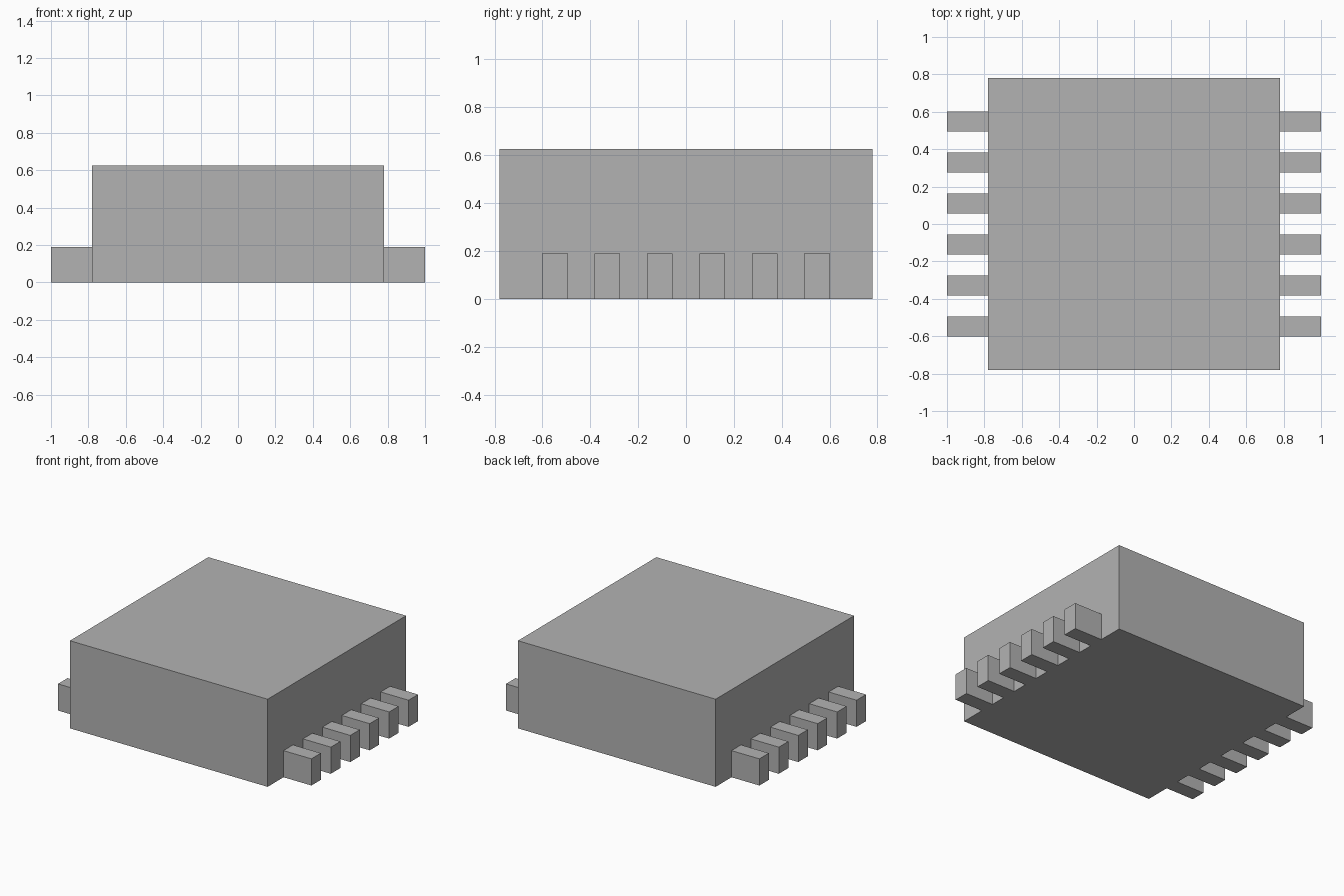
import bpy

cube = bpy.data.objects.get("Cube")
if cube:
    bpy.data.objects.remove(cube, do_unlink=True)

HALF = 0.78        # half the width and depth of the body
HEIGHT = 0.625
PIN_SIZE = (1 - HALF, 0.107, 0.19)
PITCH = 0.219
PINS = 6

grey = bpy.data.materials.new("plain grey")
grey.use_nodes = True
colour = (0.45, 0.45, 0.45, 1)
grey.diffuse_color = colour
grey.node_tree.nodes["Principled BSDF"].inputs["Base Color"].default_value = colour


def box(name, x, y, size):
    """A flat-sided box standing on the ground."""
    bpy.ops.mesh.primitive_cube_add(size=1, location=(x, y, size[2] / 2))
    obj = bpy.context.object
    obj.name = name
    obj.scale = size
    bpy.ops.object.transform_apply(location=False, rotation=False, scale=True)
    obj.data.materials.append(grey)
    return obj


# Body of the chip package
box("package_body", 0, 0, (2 * HALF, 2 * HALF, HEIGHT))

# A row of pins along each side
for side, sign in (("left", 1), ("right", -1)):
    for i in range(PINS):
        y = (i - (PINS - 1) / 2) * PITCH
        box(f"{side}_pin_{i + 1}", sign * (1 + HALF) / 2, y, PIN_SIZE)
